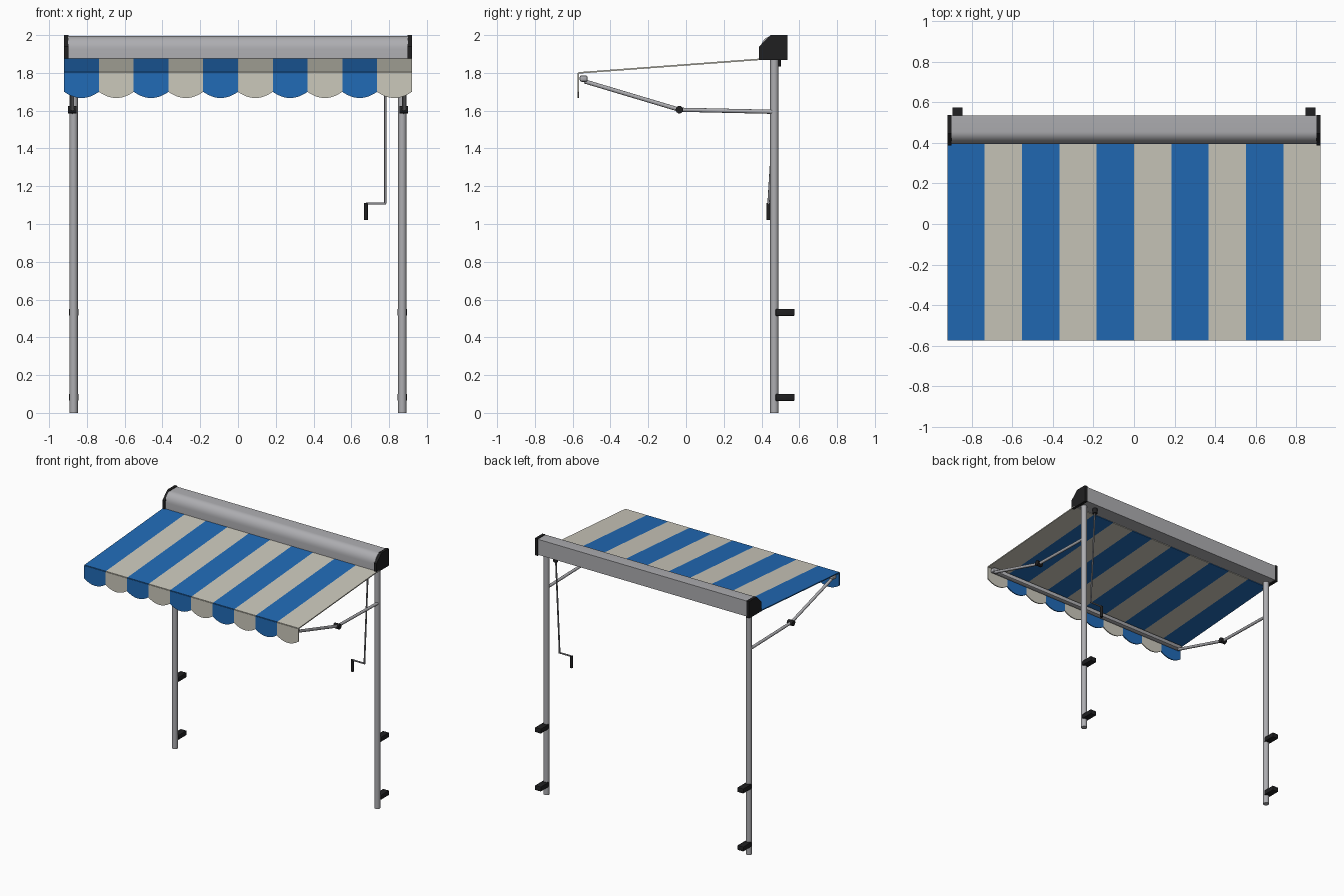
import bpy, bmesh, math
from mathutils import Vector

cube = bpy.data.objects.get("Cube")
if cube:
    bpy.data.objects.remove(cube, do_unlink=True)


def material(name, rgb):
    m = bpy.data.materials.new(name)
    m.use_nodes = True
    m.diffuse_color = (*rgb, 1)
    bsdf = next(n for n in m.node_tree.nodes if n.type == "BSDF_PRINCIPLED")
    bsdf.inputs["Base Color"].default_value = (*rgb, 1)
    bsdf.inputs["Roughness"].default_value = 0.6
    return m


BLUE = material("blue fabric", (0.015, 0.145, 0.47))
CREAM = material("cream fabric", (0.60, 0.58, 0.50))
ALU = material("aluminium", (0.42, 0.42, 0.44))
STEEL = material("steel grey", (0.26, 0.26, 0.28))
BLACK = material("black plastic", (0.014, 0.014, 0.015))


def finish(bm, name, mats, smooth=False):
    bmesh.ops.recalc_face_normals(bm, faces=bm.faces)
    me = bpy.data.meshes.new(name)
    bm.to_mesh(me)
    bm.free()
    for m in mats:
        me.materials.append(m)
    ob = bpy.data.objects.new(name, me)
    bpy.context.collection.objects.link(ob)
    if smooth:
        bpy.ops.object.select_all(action="DESELECT")
        ob.select_set(True)
        bpy.context.view_layer.objects.active = ob
        bpy.ops.object.shade_smooth_by_angle(angle=math.radians(35))
    return ob


def box(name, centre, size, mat, bevel=0.0):
    bm = bmesh.new()
    bmesh.ops.create_cube(bm, size=1)
    bmesh.ops.scale(bm, vec=size, verts=bm.verts)
    bmesh.ops.translate(bm, vec=centre, verts=bm.verts)
    if bevel:
        bmesh.ops.bevel(bm, geom=bm.edges[:], offset=bevel, segments=2,
                        profile=0.5, affect="EDGES")
    return finish(bm, name, [mat], bevel > 0)


def rod(name, start, end, radius, mat, sides=16):
    a, b = Vector(start), Vector(end)
    bm = bmesh.new()
    bmesh.ops.create_cone(bm, cap_ends=True, segments=sides, radius1=radius,
                          radius2=radius, depth=(b - a).length)
    turn = (b - a).to_track_quat("Z", "Y").to_matrix()
    bmesh.ops.rotate(bm, matrix=turn, verts=bm.verts)
    bmesh.ops.translate(bm, vec=(a + b) / 2, verts=bm.verts)
    return finish(bm, name, [mat], True)


def extrude_x(name, profile, x0, x1, mat, smooth=False):
    bm = bmesh.new()
    face = bm.faces.new([bm.verts.new((x0, y, z)) for y, z in profile])
    out = bmesh.ops.extrude_face_region(bm, geom=[face])["geom"]
    bmesh.ops.translate(bm, vec=(x1 - x0, 0, 0),
                        verts=[v for v in out if isinstance(v, bmesh.types.BMVert)])
    return finish(bm, name, [mat], smooth)


HALF, STRIPES = 0.92, 10
WIDTH = 2 * HALF / STRIPES
FRONT_Y, FRONT_Z = -0.57, 1.80
BACK_Y, BACK_Z = 0.42, 1.874

# Cassette housing with a rounded front
profile = [(0.535, 1.875), (0.535, 1.995)]
for i in range(9):
    t = math.pi / 2 * i / 8
    profile.append((0.455 - 0.06 * math.sin(t), 1.925 + 0.07 * math.cos(t)))
profile.append((0.395, 1.875))
extrude_x("cassette", profile, -0.9, 0.9, ALU, True)

# Chamfered end caps
cap = [(0.538, 1.867), (0.538, 2.0), (0.447, 2.0), (0.387, 1.94), (0.387, 1.867)]
for side, s in (("left", 1), ("right", -1)):
    extrude_x(side + "_end_cap", cap, s * 0.898, s * HALF, BLACK)

# Striped canopy sheet
bm = bmesh.new()
for i in range(STRIPES):
    x0, x1 = -HALF + i * WIDTH, -HALF + (i + 1) * WIDTH
    f = bm.faces.new([bm.verts.new(p) for p in (
        (x0, FRONT_Y, FRONT_Z), (x1, FRONT_Y, FRONT_Z),
        (x1, BACK_Y, BACK_Z), (x0, BACK_Y, BACK_Z))])
    f.material_index = i % 2
bmesh.ops.remove_doubles(bm, verts=bm.verts, dist=0.0001)
canopy = finish(bm, "canopy", [BLUE, CREAM])

# Scalloped valance
bm = bmesh.new()
for i in range(STRIPES):
    x0 = -HALF + i * WIDTH
    pts = [(x0 + WIDTH, FRONT_Z), (x0, FRONT_Z)]
    for k in range(13):
        u = k / 12
        pts.append((x0 + u * WIDTH, 1.70 - 0.033 * (1 - (2 * u - 1) ** 2)))
    f = bm.faces.new([bm.verts.new((x, FRONT_Y, z)) for x, z in pts])
    f.material_index = i % 2
bmesh.ops.remove_doubles(bm, verts=bm.verts, dist=0.0001)
valance = finish(bm, "valance", [BLUE, CREAM])
for ob in (canopy, valance):
    mod = ob.modifiers.new("thickness", "SOLIDIFY")
    mod.thickness = 0.008
    mod.offset = 0

# Front bar under the canopy edge
box("front_bar", (0, -0.542, 1.77), (1.8, 0.042, 0.034), ALU, 0.01)

for side, s in (("left", 1), ("right", -1)):
    x, arm_x = s * 0.87, s * 0.878
    # Post with wall brackets
    rod(side + "_post", (x, 0.468, 0), (x, 0.468, 1.87), 0.022, ALU, 24)
    for level, z in (("lower", 0.082), ("upper", 0.532)):
        box(f"{side}_{level}_bracket", (x, 0.525, z), (0.05, 0.1, 0.036),
            BLACK, 0.003)
    # Folding arm with elbow joint
    elbow = (arm_x, -0.035, 1.605)
    tip = (arm_x, -0.537, 1.755)
    rod(side + "_rear_arm", (arm_x, 0.46, 1.594), elbow, 0.011, ALU)
    rod(side + "_front_arm", elbow, tip, 0.011, ALU)
    rod(side + "_elbow", (arm_x - 0.023, *elbow[1:]),
        (arm_x + 0.023, *elbow[1:]), 0.02, BLACK)

# Hand crank
rod("crank_gear", (0.78, 0.485, 1.835), (0.78, 0.485, 1.878), 0.018, BLACK)
rod("crank_rod", (0.78, 0.483, 1.85), (0.78, 0.437, 1.108), 0.006, STEEL, 12)
rod("crank_arm", (0.784, 0.437, 1.108), (0.677, 0.437, 1.108), 0.006, STEEL, 12)
rod("crank_handle", (0.677, 0.437, 1.02), (0.677, 0.437, 1.11), 0.011, BLACK)
